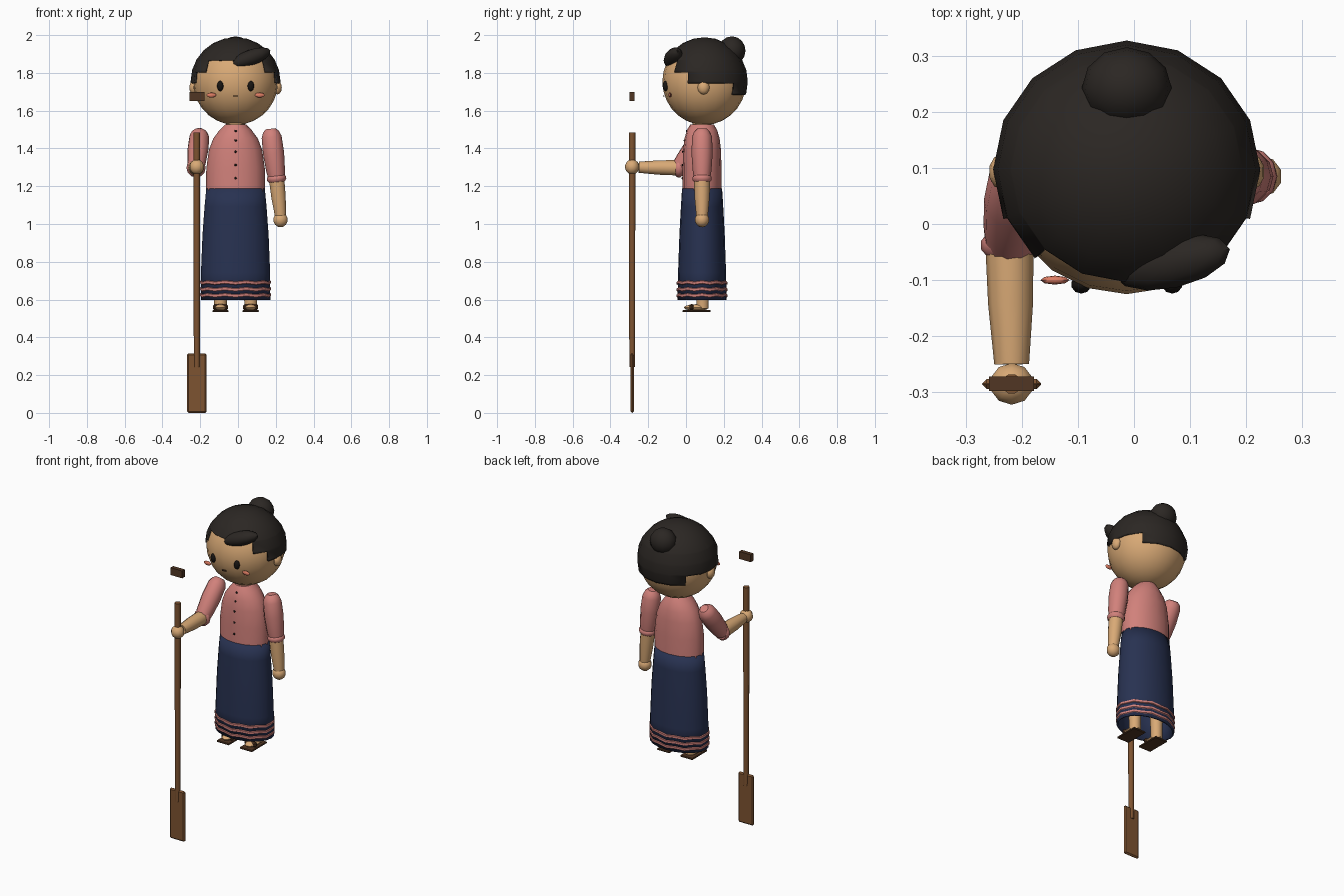
import bpy, bmesh, math
from mathutils import Vector, Matrix

if "Cube" in bpy.data.objects:
    bpy.data.objects.remove(bpy.data.objects["Cube"])

X0, Y0 = -0.013, 0.085      # body axis


def colour(name, r, g, b):
    m = bpy.data.materials.new(name)
    m.diffuse_color = [(c / 255) ** 2.2 for c in (r, g, b)] + [1]
    m.use_nodes = True
    m.node_tree.nodes["Principled BSDF"].inputs["Base Color"].default_value = m.diffuse_color
    return m


SKIN = colour("skin", 216, 168, 117)
HAIR = colour("hair", 47, 43, 40)
PINK = colour("blouse_pink", 208, 128, 122)
NAVY = colour("skirt_navy", 44, 53, 82)
WOOD = colour("wood", 125, 84, 52)
DARK = colour("dark_wood", 82, 57, 40)
BLUSH = colour("blush", 222, 125, 100)
BLACK = colour("black", 30, 27, 25)


def finish(name, bm, mat, angle=40):
    bmesh.ops.recalc_face_normals(bm, faces=bm.faces)
    me = bpy.data.meshes.new(name)
    bm.to_mesh(me)
    bm.free()
    ob = bpy.data.objects.new(name, me)
    bpy.context.collection.objects.link(ob)
    me.materials.append(mat)
    bpy.ops.object.select_all(action='DESELECT')
    bpy.context.view_layer.objects.active = ob
    ob.select_set(True)
    bpy.ops.object.shade_smooth_by_angle(angle=math.radians(angle))
    return ob


def ball(name, c, size, mat, seg=12, rings=8, rot=None):
    bm = bmesh.new()
    bmesh.ops.create_uvsphere(bm, u_segments=seg, v_segments=rings, radius=1)
    m = Matrix.Translation(c) @ (rot or Matrix()) @ Matrix.Diagonal((*size, 1))
    bmesh.ops.transform(bm, matrix=m, verts=bm.verts)
    return finish(name, bm, mat)


def box(name, c, size, mat, bevel=0.0):
    bm = bmesh.new()
    bmesh.ops.create_cube(bm, size=1)
    bmesh.ops.transform(bm, matrix=Matrix.Translation(c) @ Matrix.Diagonal((*size, 1)), verts=bm.verts)
    if bevel:
        bmesh.ops.bevel(bm, geom=bm.edges[:], offset=bevel, segments=1, affect='EDGES')
    return finish(name, bm, mat, 25)


def skin_rings(bm, rings, caps):
    n = len(rings[0])
    rows = [[bm.verts.new(p) for p in r] for r in rings]
    for a, b in zip(rows, rows[1:]):
        for i in range(n):
            bm.faces.new((a[i], a[(i + 1) % n], b[(i + 1) % n], b[i]))
    if caps:
        bm.faces.new(rows[0])
        bm.faces.new(rows[-1])


def loft(name, profile, mat, seg=16, caps=True, wave=0.0):
    """Elliptical rings (z, rx, ry) about the body axis."""
    bm = bmesh.new()
    rings = []
    for z, rx, ry in profile:
        rings.append([(X0 + rx * math.cos(2 * math.pi * i / seg), Y0 + ry * math.sin(2 * math.pi * i / seg),
                       z + wave * (-1) ** i) for i in range(seg)])
    skin_rings(bm, rings, caps)
    return finish(name, bm, mat)


def tube(name, p, q, profile, mat, seg=10):
    """Round limb from p to q; profile holds (position along, radius)."""
    p, q = Vector(p), Vector(q)
    rot = (q - p).to_track_quat('Z', 'Y')
    bm = bmesh.new()
    rings = [[p.lerp(q, t) + rot @ Vector((r * math.cos(2 * math.pi * i / seg), r * math.sin(2 * math.pi * i / seg), 0))
              for i in range(seg)] for t, r in profile]
    skin_rings(bm, rings, True)
    return finish(name, bm, mat)


# Head and hair cap with a stepped hairline
HC = Vector((X0, 0.097, 1.762))
ball("head", HC, (0.226, 0.222, 0.23), SKIN, 20, 14)
bm = bmesh.new()
bmesh.ops.create_uvsphere(bm, u_segments=16, v_segments=12, radius=1)
bmesh.ops.transform(bm, matrix=Matrix.Translation(HC) @ Matrix.Diagonal((0.238, 0.23, 0.234, 1)), verts=bm.verts)
for z in (1.875, 1.81, 1.752, 1.69):
    bmesh.ops.bisect_plane(bm, geom=bm.verts[:] + bm.edges[:] + bm.faces[:], plane_co=(0, 0, z), plane_no=(0, 0, 1))


def hairline(c):
    a = math.degrees(math.atan2(abs(c.x - HC.x), HC.y - c.y))
    return 1.875 if a < 45 else 1.81 if a < 67 else 1.752 if a < 134 else 1.69


low = [f for f in bm.faces if f.calc_center_median().z < hairline(f.calc_center_median())]
bmesh.ops.delete(bm, geom=low, context='FACES')
hair = finish("hair_cap", bm, HAIR)
thick = hair.modifiers.new("thickness", 'SOLIDIFY')
thick.thickness, thick.offset = 0.014, -1
ball("hair_bun", (X0, 0.243, 1.925), (0.08, 0.072, 0.076), HAIR)
ball("hair_fringe", (0.068, -0.068, 1.888), (0.112, 0.046, 0.042), HAIR,
     rot=Matrix.Rotation(math.radians(-20), 4, 'Y') @ Matrix.Rotation(math.radians(12), 4, 'Z'))

# Face
for s, side in ((-1, "right"), (1, "left")):
    ball(side + "_eye", (X0 + s * 0.081, -0.108, 1.738), (0.018, 0.016, 0.028), BLACK, 10, 6)
    ball(side + "_cheek", (X0 + s * 0.128, -0.1 if s < 0 else -0.085, 1.69), (0.026, 0.008, 0.013), BLUSH, 8, 6)
    ball(side + "_ear", (X0 + s * 0.222, 0.093, 1.73), (0.024, 0.032, 0.037), SKIN, 10, 6)
box("mouth", (X0, -0.119, 1.685), (0.026, 0.008, 0.006), DARK)

# Blouse and buttons
loft("neck", [(1.48, 0.05, 0.05), (1.57, 0.05, 0.05)], SKIN, 12)
loft("blouse", [(1.17, 0.156, 0.103), (1.30, 0.155, 0.103), (1.40, 0.141, 0.1), (1.46, 0.118, 0.093),
                (1.505, 0.085, 0.08), (1.535, 0.055, 0.062)], PINK)
for z, y in ((1.25, -0.019), (1.32, -0.018), (1.39, -0.016), (1.45, -0.008), (1.50, 0.004)):
    ball("button", (X0, y, z), (0.007, 0.005, 0.006), BLACK, 8, 5)

# Skirt with three wavy hem stripes
skirt = loft("skirt", [(0.605, 0.184, 0.13), (0.75, 0.183, 0.127), (0.95, 0.175, 0.12), (1.10, 0.164, 0.112),
                       (1.195, 0.155, 0.106)], NAVY, 20, caps=False)
thick = skirt.modifiers.new("thickness", 'SOLIDIFY')
thick.thickness, thick.offset = 0.01, -1
for z in (0.63, 0.662, 0.697):
    loft("hem_stripe", [(z - 0.009, 0.183, 0.129), (z - 0.006, 0.188, 0.134), (z + 0.006, 0.188, 0.134),
                        (z + 0.009, 0.183, 0.129)], PINK, 20, caps=False, wave=0.003)

# Legs, feet and sandals
for s, side in ((-1, "right"), (1, "left")):
    x = X0 + s * 0.08
    tube(side + "_leg", (x, 0.088, 0.56), (x, 0.085, 0.85), [(0, 0.033), (0.3, 0.035), (1, 0.045)], SKIN)
    ball(side + "_foot", (x, 0.055, 0.565), (0.036, 0.066, 0.018), SKIN, 10, 6)
    box(side + "_sandal_sole", (x, 0.056, 0.546), (0.086, 0.15, 0.011), DARK, 0.003)
    box(side + "_sandal_strap", (x, 0.03, 0.567), (0.08, 0.022, 0.032), DARK, 0.008)

# Arms: left hangs down, right is bent forward to hold the oar
SLEEVE = [(-0.2, 0.026), (-0.13, 0.042), (0, 0.053), (0.4, 0.056), (0.8, 0.05), (1, 0.044)]
FOREARM = [(0, 0.043), (0.5, 0.04), (1, 0.031)]
GRIP = (-0.218, -0.285, 1.31)
arms = (("left", (0.178, Y0, 1.468), (0.204, Y0, 1.25), (0.225, Y0, 1.05), (0.225, Y0, 1.03)),
        ("right", (-0.205, Y0, 1.468), (-0.222, -0.035, 1.305), (-0.218, -0.25, 1.308), GRIP))
for side, shoulder, elbow, wrist, hand in arms:
    tube(side + "_sleeve", shoulder, elbow, SLEEVE, PINK, 12)
    e, w = Vector(elbow), Vector(wrist)
    d = (w - e).normalized()
    tube(side + "_cuff", e - d * 0.016, e + d * 0.02, [(0, 0.042), (0.3, 0.051), (0.7, 0.051), (1, 0.042)], PINK, 12)
    tube(side + "_forearm", elbow, wrist, FOREARM, SKIN)
    ball(side + "_hand", hand, (0.04, 0.038, 0.04), SKIN, 10, 7)

# Oar: shaft, blade and separate top grip
x, y, _ = GRIP
tube("oar_shaft", (x, y, 0.25), (x, y, 1.492), [(0, 0.016), (1, 0.018)], WOOD)
box("oar_blade", (x, y, 0.165), (0.105, 0.018, 0.315), WOOD, 0.008)
box("oar_grip", (x, y, 1.683), (0.08, 0.026, 0.046), DARK)

# Stand the model exactly on the ground
for ob in bpy.context.collection.objects:
    ob.location.z -= 0.0075
